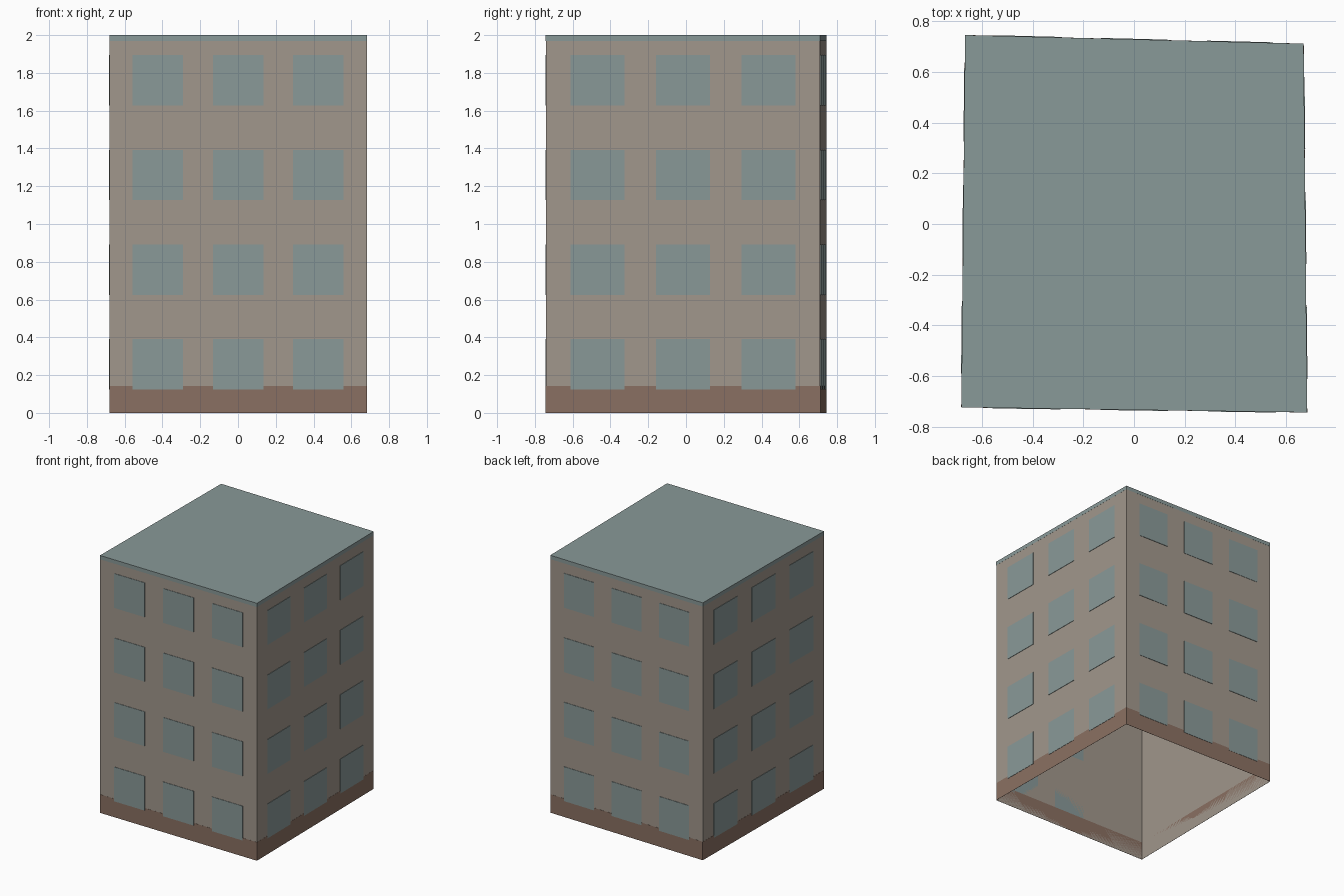
import bpy
import bmesh
from mathutils import Vector

cube = bpy.data.objects.get("Cube")
if cube:
    bpy.data.objects.remove(cube, do_unlink=True)


def material(name, rgb):
    mat = bpy.data.materials.new(name)
    mat.use_nodes = True
    mat.diffuse_color = (*rgb, 1)
    mat.node_tree.nodes["Principled BSDF"].inputs["Base Color"].default_value = (*rgb, 1)
    return mat


beige = material("beige plaster", (0.356, 0.309, 0.262))
brown = material("brown plinth", (0.254, 0.162, 0.122))
blue_grey = material("blue grey", (0.25, 0.319, 0.314))

# Slightly skewed footprint, counter-clockwise from the front right corner
FOOTPRINT = [Vector(c) for c in
             ((-0.68, -0.722), (0.682, -0.742), (0.668, 0.71), (-0.665, 0.744))]
WALLS = list(zip(FOOTPRINT, FOOTPRINT[1:] + FOOTPRINT[:1]))
HEIGHT = 2.0


def finish(bm, name, mat):
    bmesh.ops.recalc_face_normals(bm, faces=bm.faces)
    mesh = bpy.data.meshes.new(name)
    bm.to_mesh(mesh)
    bm.free()
    mesh.materials.append(mat)
    obj = bpy.data.objects.new(name, mesh)
    bpy.context.collection.objects.link(obj)
    return obj


def add_prism(bm, outline, z0, z1, bottom=True):
    low = [bm.verts.new((p.x, p.y, z0)) for p in outline]
    high = [bm.verts.new((p.x, p.y, z1)) for p in outline]
    for i in range(len(outline)):
        j = (i + 1) % len(outline)
        bm.faces.new((low[i], low[j], high[j], high[i]))
    bm.faces.new(high)
    if bottom:
        bm.faces.new(low[::-1])


def add_panel(bm, wall, u0, u1, z0, z1, depth):
    """Thin plate on a wall, between two fractions of the wall's length."""
    a, b = wall
    along = b - a
    out = Vector((along.y, -along.x)).normalized() * depth
    p, q = a + along * u0, a + along * u1
    add_prism(bm, [p, p + out, q + out, q], z0, z1)


# Wall shell, open underneath
bm = bmesh.new()
add_prism(bm, FOOTPRINT, 0, HEIGHT - 0.002, bottom=False)
finish(bm, "walls", beige)

# Roof slab
bm = bmesh.new()
add_prism(bm, [p * 1.001 for p in FOOTPRINT], 1.97, HEIGHT)
finish(bm, "roof", blue_grey)

# Plinth band and window grid on each side
for side, wall in zip(("front", "left", "back", "right"), WALLS):
    bm = bmesh.new()
    add_panel(bm, wall, 0, 1, 0, 0.143, 0.001)
    finish(bm, side + "_plinth", brown)

    bm = bmesh.new()
    for storey in range(4):
        sill = 0.124 + 0.501 * storey
        for column in (-1, 0, 1):
            u = 0.5 + 0.312 * column
            add_panel(bm, wall, u - 0.098, u + 0.098, sill, sill + 0.267, 0.003)
    finish(bm, side + "_windows", blue_grey)
